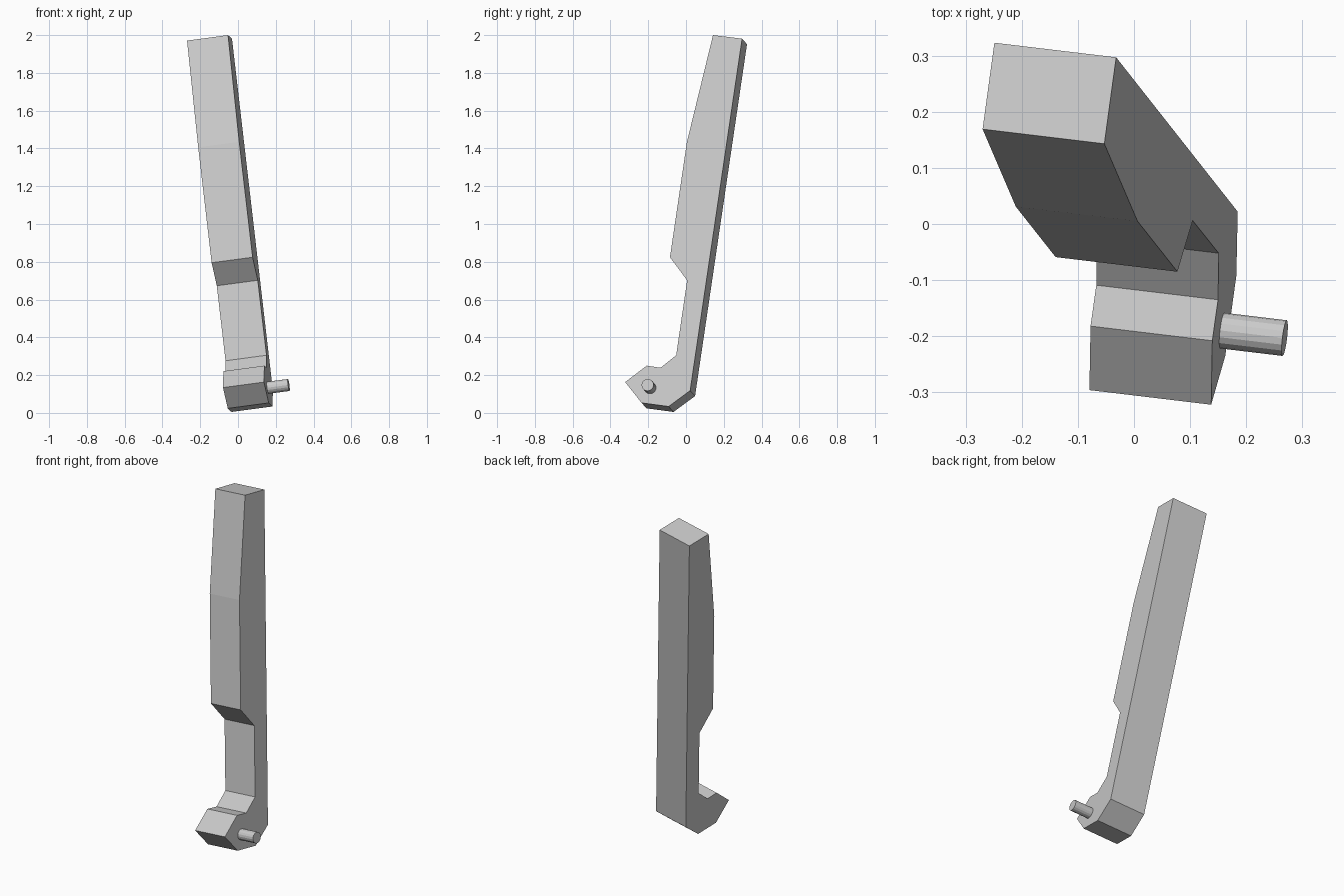
import bpy
import bmesh
from mathutils import Vector

cube = bpy.data.objects.get("Cube")
if cube:
    bpy.data.objects.remove(cube)

grey = bpy.data.materials.new("light grey")
grey.use_nodes = True
colour = (0.6, 0.6, 0.6, 1)
grey.diffuse_color = colour
grey.node_tree.nodes["Principled BSDF"].inputs["Base Color"].default_value = colour

# Sideways direction of the tilted lever, from its left face to its right face
ACROSS = Vector((-0.217, 0.026, -0.029))


def on_left_face(y, z):
    """Point of the tilted left face at the given y and z."""
    return Vector((0.198 + 0.12 * y - 0.134 * z, y, z))


def make_object(name, bm):
    bmesh.ops.recalc_face_normals(bm, faces=bm.faces)
    mesh = bpy.data.meshes.new(name)
    bm.to_mesh(mesh)
    bm.free()
    mesh.materials.append(grey)
    obj = bpy.data.objects.new(name, mesh)
    bpy.context.collection.objects.link(obj)
    return obj


# Lever arm with hooked foot: side profile (y, z) extruded across
profile = [
    (0.143, 2.0), (0.297, 1.981), (0.022, 0.118), (-0.092, 0.034),
    (-0.235, 0.053), (-0.322, 0.163), (-0.208, 0.25), (-0.135, 0.239),
    (-0.052, 0.305), (0.006, 0.702), (-0.085, 0.824), (0.005, 1.435),
]
bm = bmesh.new()
face = bm.faces.new([bm.verts.new(on_left_face(y, z)) for y, z in profile])
result = bmesh.ops.extrude_face_region(bm, geom=[face], use_keep_orig=True)
moved = [g for g in result["geom"] if isinstance(g, bmesh.types.BMVert)]
bmesh.ops.translate(bm, verts=moved, vec=ACROSS)
make_object("lever_arm", bm)

# Pivot pin standing out from the left side of the foot
axis = -ACROSS.normalized()
base = on_left_face(-0.19, 0.133)
length, sunk = 0.113, 0.02
bm = bmesh.new()
bmesh.ops.create_cone(bm, cap_ends=True, segments=16, radius1=0.032,
                      radius2=0.032, depth=length + sunk)
pin = make_object("pivot_pin", bm)
pin.location = base + axis * (length - sunk) / 2
pin.rotation_euler = axis.to_track_quat("Z", "Y").to_euler()
